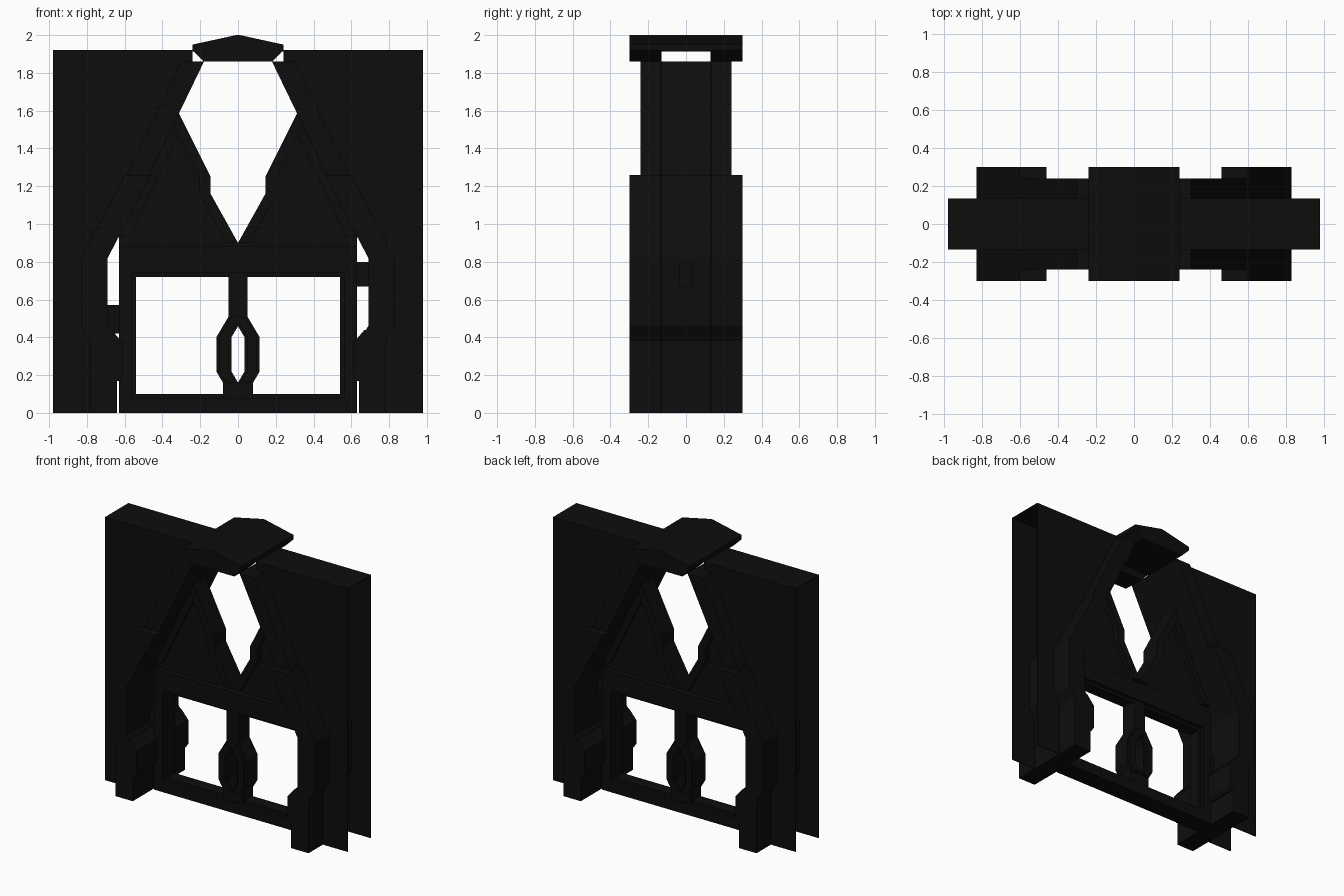
import bpy, bmesh

default_cube = bpy.data.objects.get("Cube")
if default_cube:
    bpy.data.objects.remove(default_cube, do_unlink=True)

# Single colour
shade = 0.004
near_black = bpy.data.materials.new("near_black")
near_black.use_nodes = True
near_black.diffuse_color = (shade, shade, shade, 1)
shader = near_black.node_tree.nodes["Principled BSDF"]
shader.inputs["Base Color"].default_value = near_black.diffuse_color


def add_slab(mesh_builder, outline, near_y, far_y):
    """Add a closed slab with the given x-z outline between two depths."""
    front = [mesh_builder.verts.new((x, near_y, z)) for x, z in outline]
    back = [mesh_builder.verts.new((x, far_y, z)) for x, z in outline]
    mesh_builder.faces.new(front)
    mesh_builder.faces.new(reversed(back))
    for this in range(len(outline)):
        previous = this - 1
        mesh_builder.faces.new((front[previous], back[previous], back[this], front[this]))


def prism(name, outline, depth, hollow=None):
    """Slab reaching depth at front and back, or a pair of slabs around a hollow."""
    mesh_builder = bmesh.new()
    if hollow is None:
        add_slab(mesh_builder, outline, -depth, depth)
    else:
        add_slab(mesh_builder, outline, -depth, -hollow)
        add_slab(mesh_builder, outline, hollow, depth)
    bmesh.ops.recalc_face_normals(mesh_builder, faces=mesh_builder.faces)
    mesh = bpy.data.meshes.new(name)
    mesh_builder.to_mesh(mesh)
    mesh_builder.free()
    mesh.materials.append(near_black)
    part = bpy.data.objects.new(name, mesh)
    bpy.context.collection.objects.link(part)


def mirrored(outline):
    return [(-x, z) for x, z in reversed(outline)]


def pair(name, outline, depth, hollow=None):
    """Left part and its mirrored right twin."""
    prism("left_" + name, outline, depth, hollow)
    prism("right_" + name, mirrored(outline), depth, hollow)


def centred(name, half_outline, depth, hollow=None):
    """One part whose outline is symmetric about the middle."""
    prism(name, half_outline + mirrored(half_outline), depth, hollow)


def shifted(path, offset):
    return [(x + offset, z) for x, z in path]


def strip(path, width):
    """Outline of a band of constant horizontal width around a path."""
    return shifted(path, -width / 2) + shifted(path, width / 2)[::-1]


def box(left, right, bottom, top):
    return [(left, bottom), (right, bottom), (right, top), (left, top)]


# Main dimensions
wall_half, wall_top, wall_depth = 0.98, 1.92, 0.135
sheet = 0.006
leg_depth, rib_depth, gate_depth = 0.3, 0.24, 0.07
leg_width, rib_width = 0.14, 0.12
gate_half, gate_top, window_top, sill = 0.63, 0.88, 0.74, 0.08
crown = 1.86

# Centre line of the arch, from crown to foot
crown_point, shoulder = (0.24, crown), (0.53, 1.26)
leg_line = [shoulder, (0.76, 0.82), (0.76, 0.46), (0.71, 0.38), (0.71, 0)]

# Hollow wall: thin sheets with open ends and a closed top
wall_edge = [(wall_half, 0), (wall_half, wall_top), (crown_point[0], wall_top)]
pair("wall_sheet", [crown_point] + leg_line + wall_edge, wall_depth, wall_depth - sheet)
prism("wall_lid", box(-wall_half, wall_half, wall_top - sheet, wall_top), wall_depth)

# Arch ribs, legs and the inner knees
pair("rib", strip([crown_point, shoulder], rib_width), rib_depth)
pair("leg", strip(leg_line, leg_width), leg_depth)
pair("knee", strip([(0.68, 0.17), (0.66, 0.2), (0.66, 0.37), (0.72, 0.44)], 0.1), leg_depth)

# Peaked cap with a slot through it along the wall
cap_half = 0.24
centred("cap_roof", [(cap_half, wall_top), (cap_half, 1.95), (0.01, 2)], leg_depth)
centred("cap_cheeks", [(0.18, crown), (cap_half, wall_top)], leg_depth, wall_depth)

# Gate rails and stiles, then the thinner lips inside them
for kind, lip, depth in (("gate", 0, gate_depth), ("lip", 0.02, 0.045)):
    pair(kind + "_bottom_rail", box(0, gate_half, 0, sill + lip), depth)
    pair(kind + "_top_rail", box(0, gate_half, window_top - lip, gate_top), depth)
    pair(kind + "_stile", box(0.56 - lip, gate_half, 0, gate_top), depth)

# Centre post that splits around a slot, with a raised latch housing
post_line = [(0.04, sill), (0.04, 0.16), (0.075, 0.22), (0.075, 0.4),
             (0.01, 0.51), (0.01, window_top)]
pair("centre_post", strip(post_line, 0.08), 0.06)
pair("latch_housing", strip(post_line[1:-1], 0.05), sill)

# Upper panels with trim along the tapered opening and the slope
opening = [(0, 0.9), (0.145, 1.16), (0.145, 1.25), (0.315, 1.59)]
slope = [(0.35, 1.52), (0.63, 0.94)]
pair("upper_panel", opening + slope + [(gate_half, gate_top), (0, gate_top)], 0.03)
pair("opening_trim", strip(shifted(opening, 0.03), 0.06), gate_depth)
pair("slope_trim", strip(shifted(slope, -0.03), 0.06), 0.06)

# Hinge blocks at different heights on the two sides
hinge_depth = 0.035
prism("left_hinge", box(0.62, 0.84, 0.67, 0.8), hinge_depth)
prism("right_hinge", box(-0.7, -0.62, 0.42, 0.57), hinge_depth)
